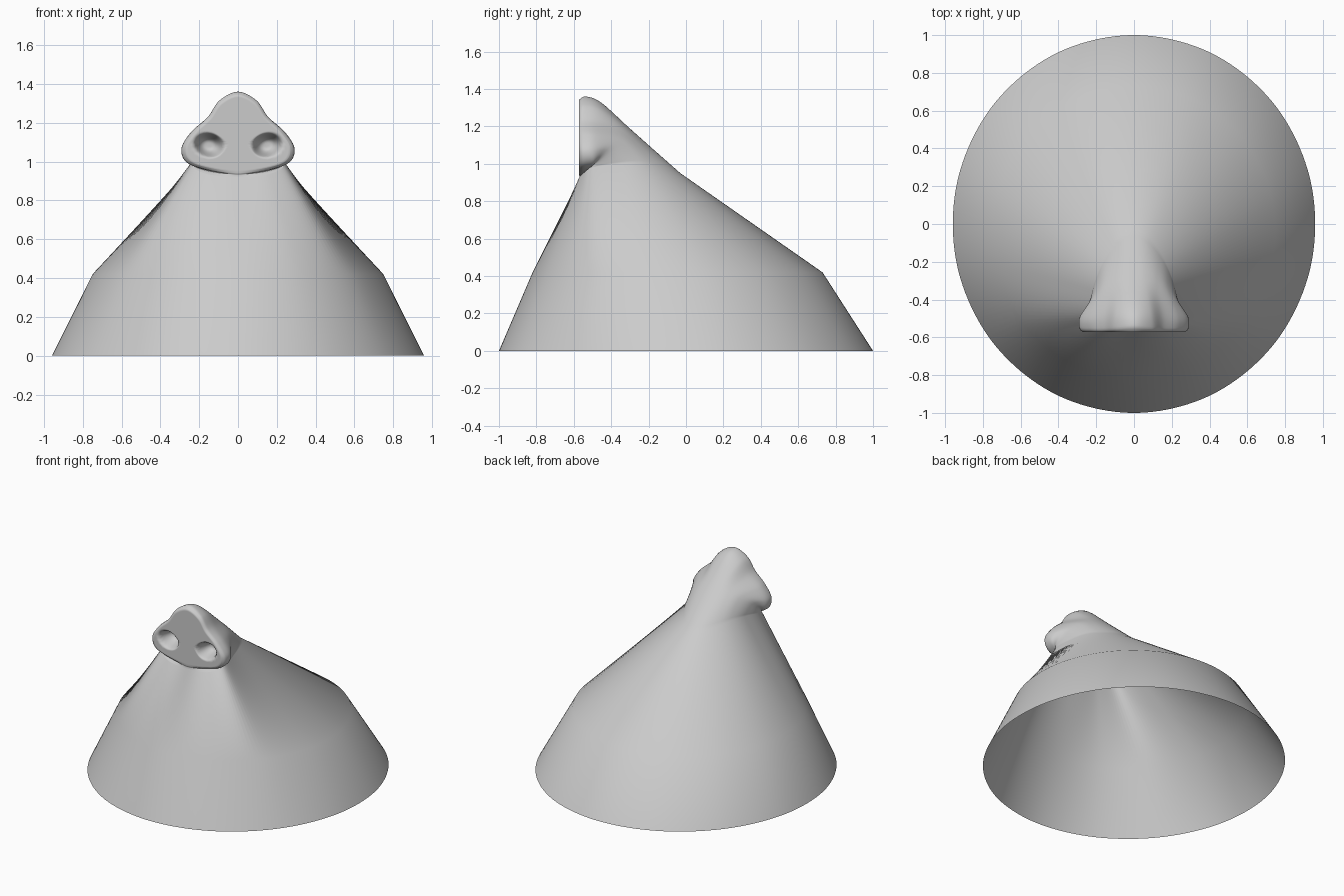
import bpy, bmesh, math
from mathutils import Vector

if "Cube" in bpy.data.objects:
    bpy.data.objects.remove(bpy.data.objects["Cube"])

SEG = 12          # samples per control span around a ring
HALF = 8          # control points per half ring, front to back


def ellipse(rx, ry, cy, z):
    pts = []
    for i in range(HALF):
        a = math.pi * i / (HALF - 1)
        pts.append((rx * math.sin(a), cy - ry * math.cos(a), z))
    return pts


def spline(p0, p1, p2, p3, t):
    return 0.5 * (2 * p1 + (p2 - p0) * t + (2 * p0 - 5 * p1 + 4 * p2 - p3) * t * t
                  + (3 * p1 - p0 - 3 * p2 + p3) * t ** 3)


def full_ring(half):
    # mirror the half ring and smooth it into a closed loop
    h = [Vector(p) for p in half]
    c = h + [Vector((-p.x, p.y, p.z)) for p in reversed(h[1:-1])]
    n = len(c)
    return [spline(c[i - 1], c[i], c[(i + 1) % n], c[(i + 2) % n], k / SEG)
            for i in range(n) for k in range(SEG)]


# skirt: base and shoulder crease
base = full_ring(ellipse(0.96, 1.0, 0, 0))
shoulder = full_ring(ellipse(0.75, 0.775, -0.045, 0.42))

# snout cross-sections, underside to bridge
neck = [(0, -.57, .92), (.16, -.565, .935), (.245, -.5, .98), (.22, -.35, 1.0),
        (.185, -.24, 1.0), (.135, -.14, .98), (.07, -.06, .96), (0, -.03, .95)]
bridge = [(0, -.568, .93), (.17, -.55, .95), (.25, -.49, 1.0), (.235, -.41, 1.07),
          (.18, -.34, 1.12), (.12, -.31, 1.155), (.06, -.295, 1.175), (0, -.29, 1.18)]
flange = [(0, -.57, .935), (.16, -.54, .955), (.265, -.5, 1.0), (.285, -.49, 1.07),
          (.235, -.48, 1.15), (.15, -.465, 1.22), (.085, -.455, 1.295), (0, -.45, 1.325)]
rim = [(0, -.572, .94), (.15, -.562, .957), (.262, -.55, .995), (.288, -.55, 1.07),
       (.235, -.55, 1.155), (.155, -.55, 1.23), (.095, -.545, 1.315), (0, -.535, 1.36)]
snout = [full_ring(r) for r in (neck, bridge, flange, rim)]
mid = Vector((0, -.573, 1.1))
snout.append([Vector((p.x * .93, -.573, mid.z + (p.z - mid.z) * .93)) for p in snout[-1]])

rings = [base, shoulder]
for i in range(len(snout) - 1):
    quad = [snout[max(0, i - 1)], snout[i], snout[i + 1], snout[min(len(snout) - 1, i + 2)]]
    for k in range(5):
        rings.append([spline(*ps, k / 5) for ps in zip(*quad)])
rings.append(snout[-1])


def nostril(p):
    # smooth dent on each side of the flat face
    u, w = abs(p.x) - .15, p.z - 1.085
    u, w = u + .25 * w, w - .25 * u
    f = max(0, 1 - (u / .085) ** 2 - (w / .068) ** 2)
    return .1 * f * f * (3 - 2 * f)


# face with nostrils: shrinking loops
FACE = 22
for k in range(1, FACE):
    s = 1 - k / FACE
    loop = [mid + (p - mid) * s for p in snout[-1]]
    for p in loop:
        p.y += nostril(p)
    rings.append(loop)

bm = bmesh.new()
loops = [[bm.verts.new(p) for p in r] for r in rings]
n = len(base)
for a, b in zip(loops, loops[1:]):
    for i in range(n):
        j = (i + 1) % n
        bm.faces.new((a[i], a[j], b[j], b[i]))
tip = bm.verts.new(mid)
for i in range(n):
    bm.faces.new((loops[-1][i], loops[-1][(i + 1) % n], tip))
for f in bm.faces:
    f.smooth = True
me = bpy.data.meshes.new("snout")
bm.to_mesh(me)
bm.free()
ob = bpy.data.objects.new("snout", me)
bpy.context.collection.objects.link(ob)
